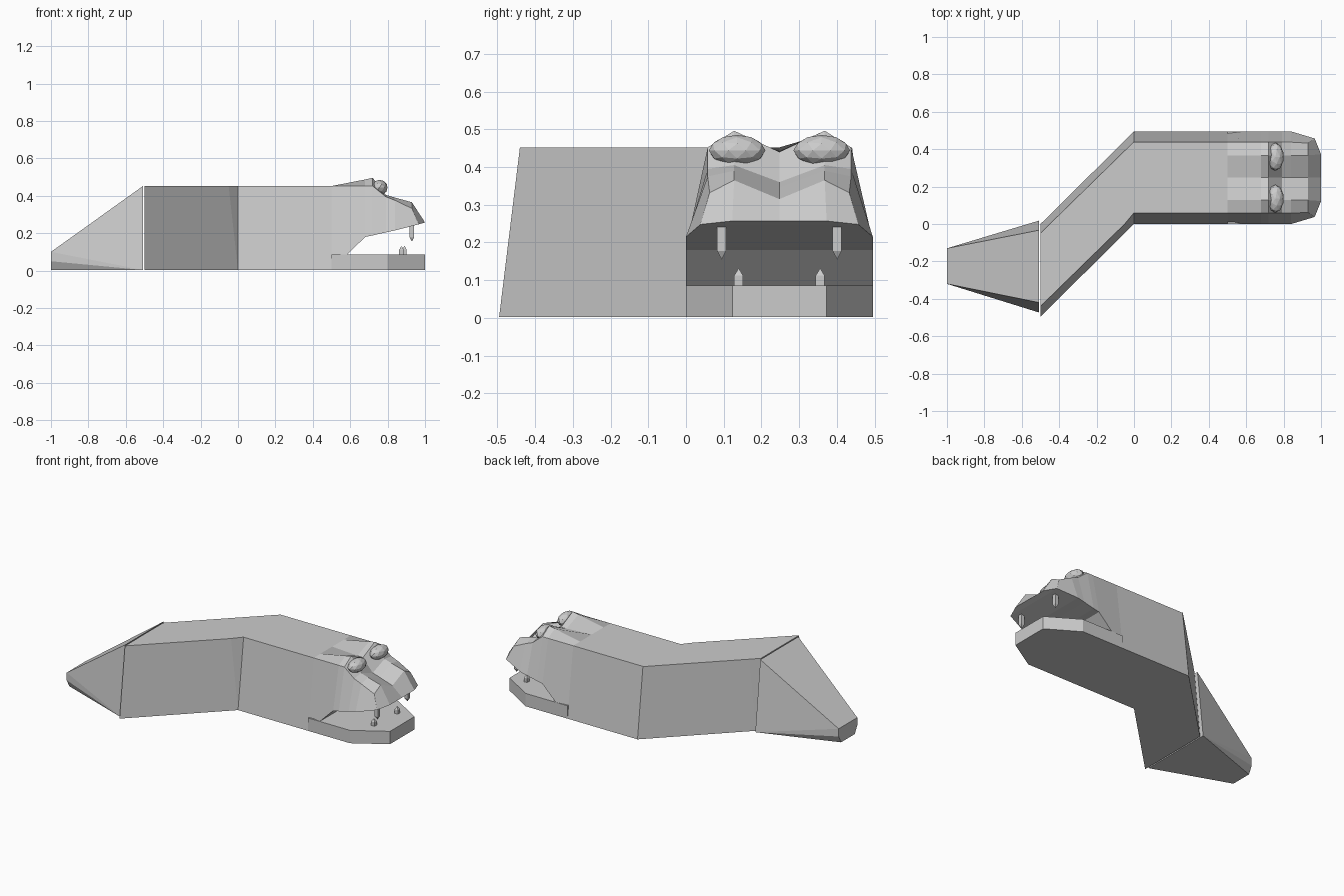
import bpy, bmesh

if "Cube" in bpy.data.objects:
    bpy.data.objects.remove(bpy.data.objects["Cube"])

BASE, TOP, MID = 0.003, 0.452, 0.2475   # ground, back height, head centre line (y)


def finish(name, bm):
    bmesh.ops.remove_doubles(bm, verts=bm.verts, dist=0.0005)
    bmesh.ops.recalc_face_normals(bm, faces=bm.faces)
    me = bpy.data.meshes.new(name)
    bm.to_mesh(me)
    bm.free()
    ob = bpy.data.objects.new(name, me)
    bpy.context.collection.objects.link(ob)
    return ob


def hull(name, lower, upper, z0=BASE, z1=TOP):
    """Convex solid between a lower and an upper outline."""
    bm = bmesh.new()
    for pts, z in ((lower, z0), (upper, z1)):
        for p in pts:
            bm.verts.new((p[0], p[1], p[2] if len(p) > 2 else z))
    bmesh.ops.convex_hull(bm, input=bm.verts)
    bmesh.ops.dissolve_limit(bm, angle_limit=0.02, verts=bm.verts, edges=bm.edges)
    return finish(name, bm)


def section(x, rim, outer, mid, centre):
    """Half section: (x, half width, z) for rim, side, brow ridge and centre."""
    return [(x, 0.2475, rim), (x, 0.19, outer), (x, 0.12, mid), (x, 0, centre)]


# Head: loft of mirrored half sections, ending in the lip
sections = [
    section(0.0, BASE, TOP, TOP, TOP),
    section(0.5, BASE, TOP, TOP, TOP),
    section(0.68, 0.18, TOP, 0.487, 0.442),
    section(0.72, 0.188, TOP, 0.496, 0.44),
    section(0.79, 0.204, 0.395, 0.405, 0.36),
    section(0.84, 0.215, 0.375, 0.39, 0.345),
    [(0.965, 0.21, 0.247), (0.93, 0.185, 0.332), (0.93, 0.12, 0.365), (0.93, 0, 0.315)],
    [(0.965, 0.21, 0.247), (0.967, 0.208, 0.248), (1.0, 0.125, 0.257), (1.0, 0, 0.257)],
]
bm = bmesh.new()
rings = []
for s in sections:
    full = [(x, -h, z) for x, h, z in s] + [(x, h, z) for x, h, z in s[-2::-1]]
    rings.append([bm.verts.new((x, MID + y, z)) for x, y, z in full])
for a, b in zip(rings, rings[1:]):
    for i in range(7):
        j = (i + 1) % 7
        bm.faces.new((a[i], a[j], b[j], b[i]))
bm.faces.new(rings[0])
bm.faces.new(rings[-1])
finish("head", bm)

# Lower jaw: flat slab with chamfered front corners
jaw = [(0.5, 0), (0.8, 0), (1, 0.123), (1, 0.372), (0.8, 0.495), (0.5, 0.495)]
hull("lower_jaw", jaw, jaw, BASE, 0.086)

# Body bend: two wedges meeting along y = 0
hull("bend_front", [(0, 0), (0, 0.495), (-0.5, 0)],
     [(0, 0.06), (0, 0.44), (-0.45, 0), (-0.05, 0)])
hull("bend_rear", [(0, 0), (-0.5, 0), (-0.5, -0.495)],
     [(-0.05, 0), (-0.45, 0), (-0.5, -0.05), (-0.5, -0.44)])

# Tail: tapers to a small blunt end
hull("tail", [(-0.508, 0.018), (-0.508, -0.473), (-1, -0.155), (-1, -0.295)],
     [(-0.508, -0.033), (-0.508, -0.42), (-1, -0.13, 0.1), (-1, -0.32, 0.1),
      (-1, -0.13, 0.05), (-1, -0.32, 0.05)])


# Teeth: square peg with a pointed end
def tooth(name, x, y, root, shoulder, tip, r=0.012):
    square = [(x + a * r, y + b * r) for a in (-1, 1) for b in (-1, 1)]
    hull(name, square, [(*p, shoulder) for p in square] + [(x, y, tip)], root)


for side, s in (("right", -1), ("left", 1)):
    tooth("upper_tooth_" + side, 0.93, MID + s * 0.153, 0.25, 0.178, 0.155)
    tooth("lower_tooth_" + side, 0.882 + s * 0.008, MID + s * 0.108, 0.08, 0.112, 0.132)
    # Eyes: faceted balls flattened front to back
    bpy.ops.mesh.primitive_ico_sphere_add(subdivisions=2, radius=1,
                                          location=(0.756, MID + s * 0.112, 0.444))
    eye = bpy.context.object
    eye.name = "eye_" + side
    eye.scale = (0.045, 0.075, 0.041)
